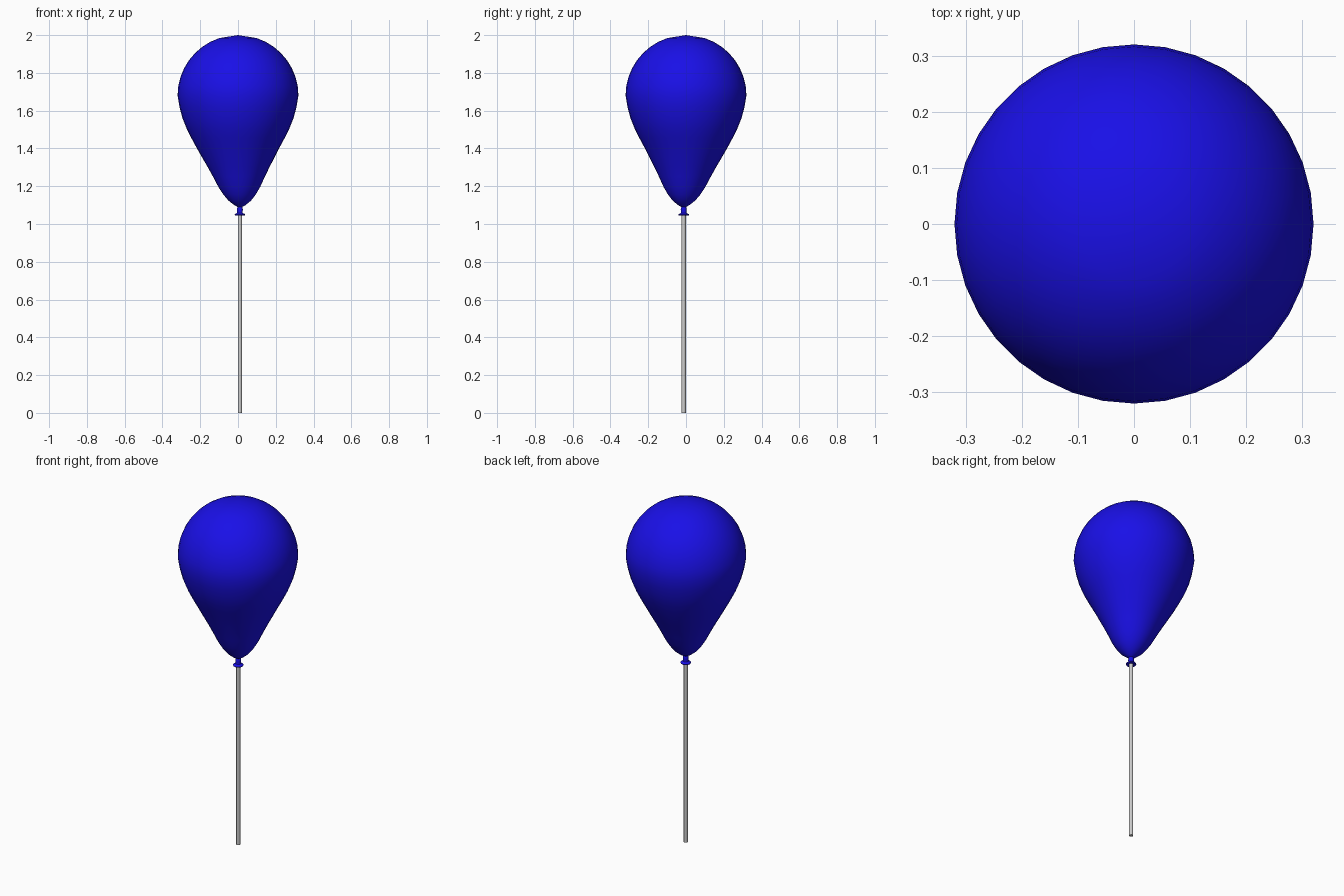
import bpy, bmesh, math

if "Cube" in bpy.data.objects:
    bpy.data.objects.remove(bpy.data.objects["Cube"])

TIP = (0.01, -0.012)   # the neck and stick sit slightly off the balloon's axis


def lathe(name, profile, sides, offset, mat=None):
    """Revolve (radius, z) points; offset(z) gives the ring centre."""
    bm = bmesh.new()
    rings = []
    for r, z in profile:
        cx, cy = offset(z)
        n = 1 if r == 0 else sides
        rings.append([bm.verts.new((cx + r * math.cos(2 * math.pi * i / n),
                                    cy + r * math.sin(2 * math.pi * i / n), z))
                      for i in range(n)])
    for a, b in zip(rings, rings[1:]):
        for i in range(sides):
            j = (i + 1) % sides
            quad = [a[i % len(a)], a[j % len(a)], b[j % len(b)], b[i % len(b)]]
            bm.faces.new(list(dict.fromkeys(quad)))
    bmesh.ops.recalc_face_normals(bm, faces=bm.faces)
    mesh = bpy.data.meshes.new(name)
    bm.to_mesh(mesh)
    bm.free()
    obj = bpy.data.objects.new(name, mesh)
    bpy.context.collection.objects.link(obj)
    if mat:
        mesh.materials.append(mat)
    bpy.ops.object.select_all(action='DESELECT')
    bpy.context.view_layer.objects.active = obj
    obj.select_set(True)
    bpy.ops.object.shade_smooth_by_angle(angle=math.radians(50))
    return obj


def lean(z):
    # lower part of the balloon drifts towards the neck
    t = max(0.0, min(1.0, (1.4 - z) / 0.3))
    return TIP[0] * t, TIP[1] * t


blue = bpy.data.materials.new("blue_rubber")
blue.diffuse_color = (0.01, 0.005, 0.8, 1)
blue.use_nodes = True
blue.node_tree.nodes["Principled BSDF"].inputs["Base Color"].default_value = blue.diffuse_color

# Balloon: round dome above a tapering lower half
dome = [(0.32 * math.cos(a), 1.68 + 0.32 * math.sin(a))
        for a in (math.radians(9 * k) for k in range(10))]
dome[-1] = (0, 2.0)
taper = [(0, 1.085), (0.012, 1.09), (0.03, 1.10), (0.06, 1.124), (0.085, 1.155),
         (0.11, 1.195), (0.137, 1.25), (0.164, 1.302), (0.192, 1.353),
         (0.22, 1.405), (0.247, 1.455), (0.272, 1.505), (0.294, 1.56),
         (0.31, 1.62)]
lathe("balloon", taper + dome, 36, lean, blue)

# Tied neck: small bead flaring to a thin rolled lip
neck = [(0.010, 1.095), (0.014, 1.085), (0.016, 1.075), (0.014, 1.065),
        (0.015, 1.058), (0.026, 1.053), (0.028, 1.049), (0.026, 1.045),
        (0.012, 1.048), (0, 1.05)]
lathe("neck", neck, 16, lambda z: TIP, blue)

# Stick
lathe("stick", [(0, 0), (0.011, 0), (0.011, 1.06), (0, 1.06)], 12, lambda z: TIP)
